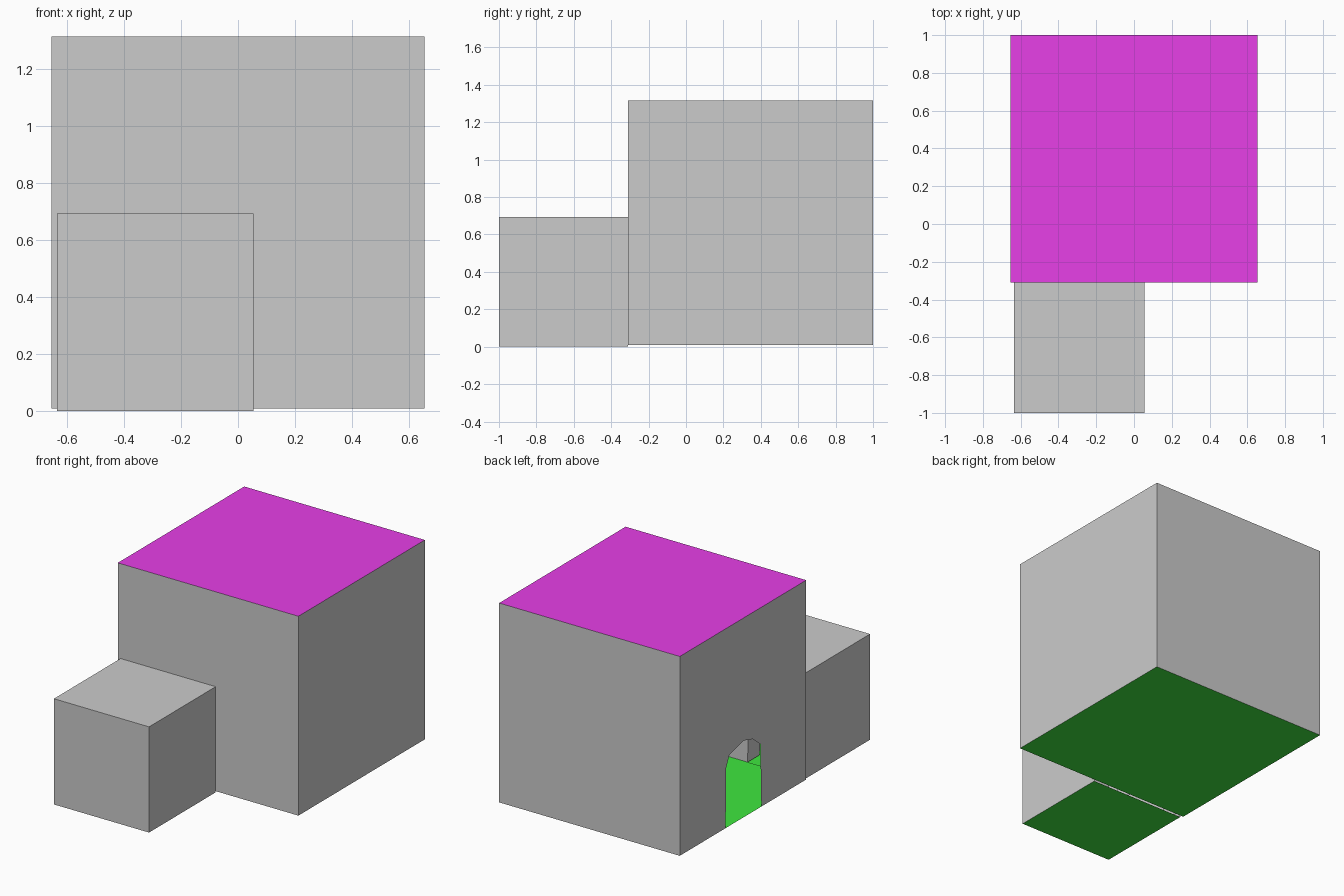
import bpy

if "Cube" in bpy.data.objects:
    bpy.data.objects.remove(bpy.data.objects["Cube"])


def material(name, color):
    m = bpy.data.materials.new(name)
    m.diffuse_color = color
    m.use_nodes = True
    m.node_tree.nodes["Principled BSDF"].inputs["Base Color"].default_value = m.diffuse_color
    return m


GREEN = material("floor_green", (0.05, 0.8, 0.05, 1))
MAGENTA = material("roof_magenta", (0.8, 0.05, 0.8, 1))


def sheet(name, polys, mat=None):
    """Thin surface part made from a list of polygons."""
    verts, faces = [], []
    for poly in polys:
        faces.append(range(len(verts), len(verts) + len(poly)))
        verts += poly
    mesh = bpy.data.meshes.new(name)
    mesh.from_pydata(verts, [], [list(f) for f in faces])
    if mat:
        mesh.materials.append(mat)
    bpy.context.collection.objects.link(bpy.data.objects.new(name, mesh))


def slab(x0, x1, y0, y1, z):
    return [(x0, y0, z), (x1, y0, z), (x1, y1, z), (x0, y1, z)]


def wall_outline(a0, a1, z0, z1, door=()):
    """Wall as (along, height) points, with a doorway cut in the lower edge."""
    return [(a0, z0), *door, (a1, z0), (a1, z1), (a0, z1)]


def along_x(y, pts):
    return [(a, y, z) for a, z in pts]


def along_y(x, pts):
    return [(x, a, z) for a, z in pts]


# Rough hand-cut arch shared by both doorways
ARCH = [(0, 0), (0.01, 0.42), (0.09, 0.485), (0.18, 0.51),
        (0.33, 0.475), (0.365, 0.40), (0.37, 0)]


def doorway(start, z0):
    return [(start + a, z0 + z) for a, z in ARCH[:]]


# Large room
X, Y0, Y1, Z0, Z1 = 0.655, -0.31, 1.0, 0.008, 1.315
side_door = [(a, max(z, Z0)) for a, z in doorway(0.155, 0)]
inner_door = [(a, max(z * 0.9, Z0)) for a, z in doorway(-0.60, 0)]
sheet("large_floor", [slab(-X, X, Y0, Y1, Z0)[::-1]], GREEN)
sheet("large_roof", [slab(-X, X, Y0, Y1, Z1)], MAGENTA)
sheet("large_front_wall", [along_x(Y0, wall_outline(-X, X, Z0, Z1, inner_door))])
sheet("large_back_wall", [along_x(Y1, wall_outline(-X, X, Z0, Z1))[::-1]])
sheet("large_right_wall", [along_y(X, wall_outline(Y0, Y1, Z0, Z1))])
sheet("large_left_wall", [along_y(-X, wall_outline(Y0, Y1, Z0, Z1, side_door))[::-1]])

# Small room
SX0, SX1, SY, SZ = -0.635, 0.055, -1.0, 0.693
sheet("small_floor", [slab(SX0, SX1, SY, Y0 - 0.005, 0)[::-1]], GREEN)
sheet("small_roof", [slab(SX0, SX1, SY, Y0, SZ)])
sheet("small_front_wall", [along_x(SY, wall_outline(SX0, SX1, 0, SZ))])
sheet("small_right_wall", [along_y(SX1, wall_outline(SY, Y0, 0, SZ))])
sheet("small_left_wall", [along_y(SX0, wall_outline(SY, Y0, 0, SZ))[::-1]])

# Short arched passage joining the rooms
sheet("passage", [[(a, Y0, z), (b, Y0, w), (b, Y0 - 0.125, w), (a, Y0 - 0.125, z)]
                  for (a, z), (b, w) in zip(inner_door, inner_door[1:])])
